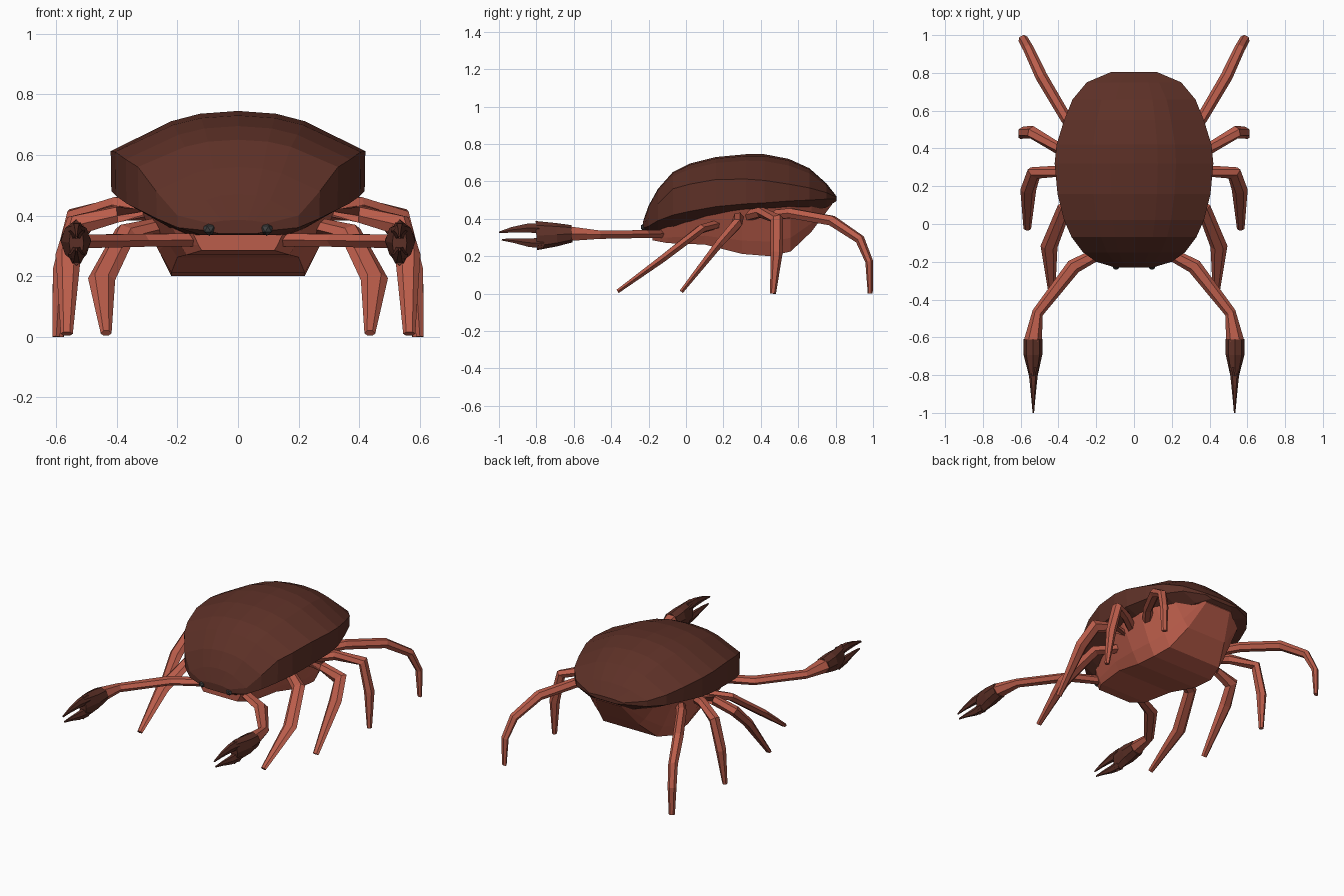
import bpy, bmesh, math
from mathutils import Vector


def material(name, rgb):
    m = bpy.data.materials.new(name)
    m.diffuse_color = (*rgb, 1)
    return m


DARK = material("dark_shell", (0.11, 0.03, 0.02))
RED = material("red_limb", (0.50, 0.11, 0.07))
GREY = material("eye_grey", (0.05, 0.05, 0.05))


def finish(name, bm, mat, mirror=False):
    bmesh.ops.recalc_face_normals(bm, faces=bm.faces)
    me = bpy.data.meshes.new(name)
    bm.to_mesh(me)
    bm.free()
    me.materials.append(mat)
    ob = bpy.data.objects.new(name, me)
    bpy.context.collection.objects.link(ob)
    if mirror:
        mod = ob.modifiers.new("Mirror", 'MIRROR')
        mod.use_mirror_merge = False
    return ob


def loft(name, rings, mat, mirror=False):
    """Skin a list of equal-length rings and cap both ends."""
    bm = bmesh.new()
    vs = [[bm.verts.new(p) for p in r] for r in rings]
    n = len(rings[0])
    for a, b in zip(vs, vs[1:]):
        for i in range(n):
            j = (i + 1) % n
            bm.faces.new((a[i], a[j], b[j], b[i]))
    bm.faces.new(vs[0])
    bm.faces.new(vs[-1])
    return finish(name, bm, mat, mirror)


def tube(name, path, mat, wide=(1, 0, 0), sides=6):
    """Mirrored limb; path points are (x, y, z, half width, half thickness)."""
    pts = [Vector(p[:3]) for p in path]
    rings = []
    for i, p in enumerate(path):
        t = (pts[min(i + 1, len(pts) - 1)] - pts[max(i - 1, 0)]).normalized()
        w = Vector(wide)
        w = (w - t * w.dot(t)).normalized()
        h = t.cross(w)
        rings.append([pts[i] + w * p[3] * math.cos(k * math.tau / sides)
                      + h * p[4] * math.sin(k * math.tau / sides) for k in range(sides)])
    return loft(name, rings, mat, True)


def both(half, y):
    """Right half outline (x, z) from top to bottom -> full ring at y."""
    left = [(-x, z) for x, z in reversed(half) if x > 0]
    return [(x, y, z) for x, z in half + left]


# Shell: y, half width, top, widest crease, lower edge, inner rim
shell = [(-.23, .10, .385, .375, .35, .34), (-.20, .20, .47, .40, .36, .335),
         (-.15, .27, .56, .48, .39, .335), (-.07, .33, .65, .56, .42, .345),
         (.02, .37, .695, .585, .44, .37), (.16, .405, .73, .61, .465, .40),
         (.32, .42, .745, .612, .48, .42), (.42, .41, .745, .605, .485, .42),
         (.55, .37, .72, .585, .495, .43), (.66, .325, .67, .565, .50, .44),
         (.75, .25, .59, .54, .505, .46), (.805, .12, .52, .515, .505, .495)]
loft("shell", [both([(0, t), (.3 * w, t - .07 * (t - m)), (.53 * w, t - .26 * (t - m)),
                     (w, m), (w * .995, l), (w * .6, r)], y)
               for y, w, t, m, l, r in shell], DARK)

# Belly: y, upper half width, lower half width, top, bottom
belly = [(-.18, .15, .12, .345, .285), (-.10, .22, .17, .37, .27), (.10, .29, .20, .42, .262),
         (.30, .34, .22, .45, .212), (.45, .33, .22, .46, .20), (.56, .30, .19, .47, .225),
         (.67, .25, .14, .48, .33), (.78, .14, .09, .50, .475)]
loft("belly", [both([(u, t), (.35 * u + .65 * d, .3 * t + .7 * b), (d, b)], y)
               for y, u, d, t, b in belly], RED)

# Walking legs, front to back
tube("front_leg", [(.20, .20, .38, .03, .025), (.37, .08, .345, .04, .025),
                   (.45, -.12, .19, .045, .022), (.435, -.365, .012, .018, .012)], RED)
tube("second_leg", [(.22, .28, .40, .03, .03), (.40, .28, .405, .03, .03),
                    (.53, .27, .37, .045, .03), (.56, .18, .27, .042, .025),
                    (.565, -.025, .01, .02, .012)], RED)
tube("third_leg", [(.20, .27, .40, .03, .03), (.40, .40, .435, .03, .03),
                   (.54, .485, .40, .035, .03), (.585, .485, .22, .032, .03),
                   (.60, .465, 0, .016, .014)], RED, (0, 1, 0))
tube("rear_leg", [(.22, .38, .41, .03, .03), (.36, .56, .43, .03, .03),
                  (.49, .78, .39, .032, .03), (.56, .93, .29, .028, .026),
                  (.588, .98, .17, .026, .02), (.59, .985, 0, .018, .012)], RED, (1, -.5, 0))

# Claw arms
tube("claw_arm", [(.14, -.13, .32, .03, .025), (.32, -.225, .318, .04, .024),
                  (.51, -.47, .315, .03, .026), (.535, -.62, .32, .048, .044)], RED)

# Pincers: palm with upper and lower fingers
tube("pincer_palm", [(.535, -.61, .32, .05, .046), (.535, -.69, .315, .05, .062),
                     (.533, -.80, .31, .024, .078)], DARK, sides=8)
tube("upper_finger", [(.533, -.76, .349, .028, .032), (.533, -.85, .350, .018, .027),
                      (.533, -.93, .341, .01, .017), (.533, -1.0, .327, .004, .005)], DARK)
tube("lower_finger", [(.533, -.76, .270, .028, .033), (.533, -.84, .272, .018, .026),
                      (.533, -.92, .283, .01, .014), (.533, -.985, .288, .004, .005)], DARK)

# Eyes
bm = bmesh.new()
bmesh.ops.create_icosphere(bm, subdivisions=1, radius=.022)
bmesh.ops.translate(bm, verts=bm.verts, vec=(.095, -.222, .355))
finish("eye", bm, GREY, True)
